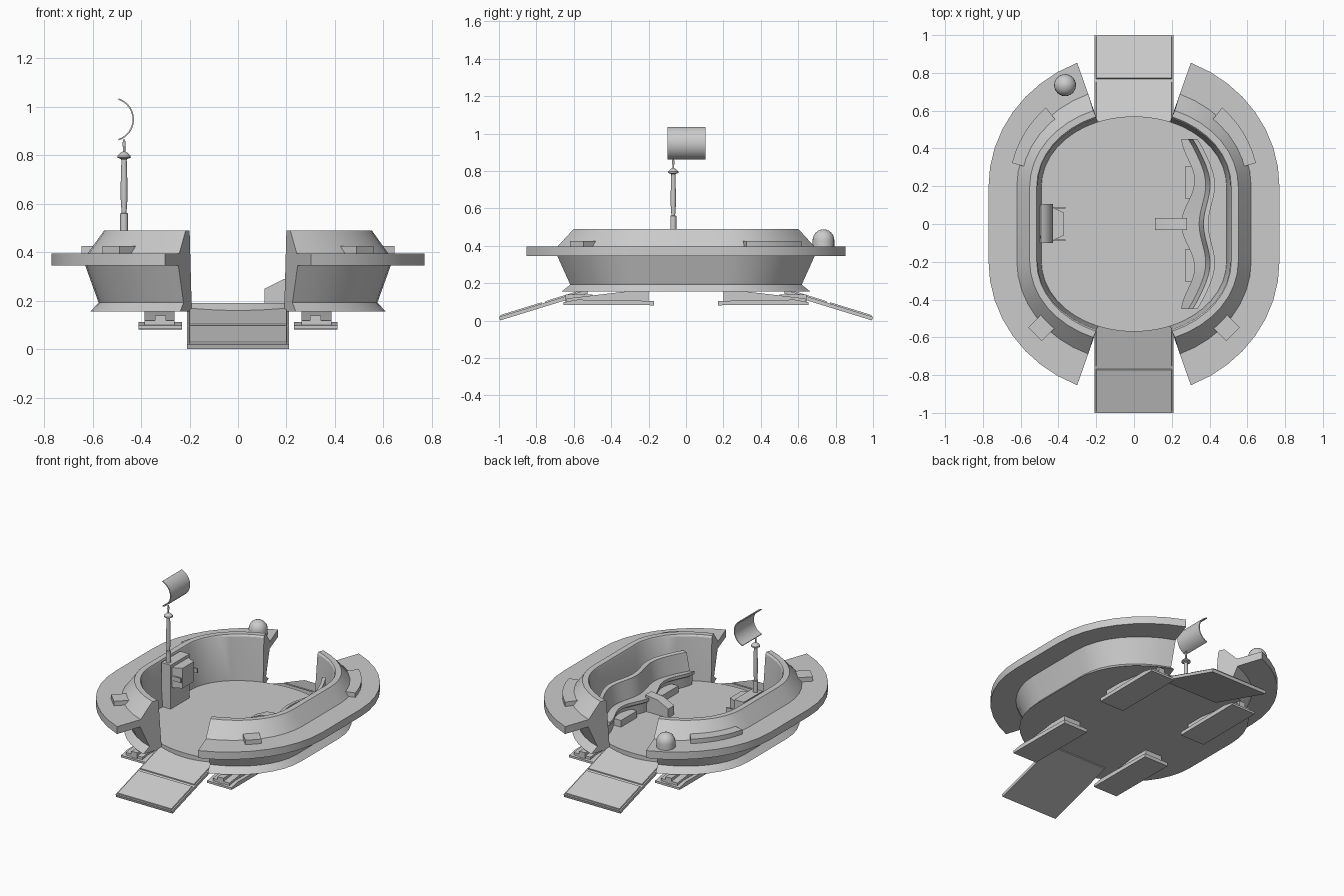
import bpy, bmesh, math
from mathutils import Matrix, Vector

if "Cube" in bpy.data.objects:
    bpy.data.objects.remove(bpy.data.objects["Cube"])

STRAIGHT = 0.2  # half length of the straight hull side


def finish(name, bm, smooth=True):
    bmesh.ops.recalc_face_normals(bm, faces=bm.faces[:])
    me = bpy.data.meshes.new(name)
    bm.to_mesh(me)
    bm.free()
    ob = bpy.data.objects.new(name, me)
    bpy.context.collection.objects.link(ob)
    if smooth:
        bpy.ops.object.select_all(action='DESELECT')
        ob.select_set(True)
        bpy.context.view_layer.objects.active = ob
        bpy.ops.object.shade_smooth_by_angle(angle=math.radians(25))
    return ob


def loft(name, sections, closed=True, smooth=True):
    """Join equal-length rings of points and cap both ends."""
    bm = bmesh.new()
    rings = [[bm.verts.new(p) for p in s] for s in sections]
    n = len(rings[0])
    for r, q in zip(rings, rings[1:]):
        for i in range(n):
            j = (i + 1) % n
            bm.faces.new((r[i], r[j], q[j], q[i]))
    bm.faces.new(rings[0])
    bm.faces.new(rings[-1][::-1])
    return finish(name, bm, smooth)


def oval(a, b, t, s):
    return (a * math.cos(t), s + b * math.sin(t))


def sweep(name, profile, stations, sx):
    """Sweep an (a, b, z) profile around the hull oval."""
    secs = []
    for t, s in stations:
        secs.append([(sx * oval(a, b, t, s)[0], oval(a, b, t, s)[1], z) for a, b, z in profile])
    return loft(name, secs)


def prism(name, pts, axis, lo, hi):
    """Extrude a 2D outline along y or z."""
    f = (lambda p, d: (p[0], d, p[1])) if axis == 'y' else (lambda p, d: (p[0], p[1], d))
    if axis == 'x':
        f = lambda p, d: (d, p[0], p[1])
    return loft(name, [[f(p, d) for p in pts] for d in (lo, hi)])


def box(name, x0, x1, y0, y1, z0, z1):
    return prism(name, [(x0, y0), (x1, y0), (x1, y1), (x0, y1)], 'z', z0, z1)


def lathe(name, profile, cx, cy, n=16):
    secs = [[(cx + r * math.cos(2 * math.pi * i / n), cy + r * math.sin(2 * math.pi * i / n), z)
             for i in range(n)] for r, z in profile]
    return loft(name, secs)


# hull walls with rim, left and right
END = math.radians(67)
N = 8
arc = [END * i / N for i in range(N + 1)]
path = [(-t, -STRAIGHT) for t in reversed(arc)] + [(t, STRAIGHT) for t in arc]
wall = [(.49, .37, .155), (.61, .505, .155), (.575, .455, .192), (.63, .53, .345),
        (.77, .71, .345), (.77, .71, .395), (.62, .53, .395), (.552, .435, .49),
        (.515, .40, .49), (.51, .39, .478), (.49, .37, .19)]
for sx, side in ((-1, "left"), (1, "right")):
    sweep(side + "_hull_wall", wall, path, sx)

    # raised housings on the rim
    rear = [(math.radians(12 + 33 * i / 6), STRAIGHT) for i in range(7)]
    sweep(side + "_rear_rim_housing",
          [(.59, .50, .39), (.66, .59, .39), (.66, .59, .425), (.59, .50, .425)], rear, sx)
    block = box(side + "_front_rim_block", -.05, .05, -.055, .045, .39, .425)
    block.location = (sx * .485, -.545, 0)
    block.rotation_euler.z = sx * math.radians(45)

# floor
M = 64
floor_pts = []
for i in range(M):
    t = 2 * math.pi * (i + .5) / M
    floor_pts.append(oval(.493, .37, t, math.copysign(STRAIGHT, math.sin(t))))
prism("floor", floor_pts, 'z', .155, .19)

# boarding ramps with two recessed panels
L = math.hypot(.47, .145)
for sy, end in ((-1, "front"), (1, "rear")):
    bm = bmesh.new()
    xs, ys = (-.21, .21), (0, L * .49, L)
    for k in range(2):
        top = [bm.verts.new((x, y, 0)) for x, y in
               ((xs[0], ys[k]), (xs[1], ys[k]), (xs[1], ys[k + 1]), (xs[0], ys[k + 1]))]
        bm.faces.new(top)
    bmesh.ops.remove_doubles(bm, verts=bm.verts[:], dist=1e-5)
    bm.normal_update()
    panels = bm.faces[:]
    ext = bmesh.ops.extrude_face_region(bm, geom=panels, use_keep_orig=True)
    for v in ext['geom']:
        if isinstance(v, bmesh.types.BMVert):
            v.co.z -= .02
    bmesh.ops.inset_individual(bm, faces=panels, thickness=.012, depth=0)
    bmesh.ops.inset_individual(bm, faces=panels, thickness=.003, depth=-.007)
    bm.transform(Matrix.Translation((0, .53, .165)) @
                 Matrix.Rotation(-math.atan2(.145, .47), 4, 'X'))
    bm.transform(Matrix.Diagonal((1, sy, 1, 1)))
    finish(end + "_ramp", bm, False)

# landing feet: flat pad plus wedge strut
for sx in (-1, 1):
    for sy in (-1, 1):
        tag = ("left_" if sx < 0 else "right_") + ("front_" if sy < 0 else "rear_")
        pad = [(.17, .082), (.17, .105), (.58, .112), (.655, .098), (.655, .084)]
        prism(tag + "foot_pad", [(sy * y, z) for y, z in pad], 'x', sx * .23, sx * .41)
        strut = [(.2, .10), (.2, .158), (.3, .158), (.64, .118), (.64, .09)]
        prism(tag + "foot_strut", [(sy * y, z) for y, z in strut], 'x', sx * .262, sx * .385)
        box(tag + "foot_hinge", sx * .32 - .022, sx * .32 + .022, sy * .5, sy * .645, .10, .14)

# wavy couch: seat and backrest in one section
secs = []
for i in range(49):
    y = -.45 + .9 * i / 48
    f = .25 + .07 * math.sin(math.pi * y / .46) ** 2
    b = .38 + .035 * math.sin(math.pi * y / .42) ** 2 - .06 * (abs(y) / .45) ** 6
    b = max(b, f + .065)
    secs.append([(f + .02, y, .185), (f + .015, y, .255), (f, y, .265), (f, y, .285),
                 (b - .035, y, .275), (b - .012, y, .395), (b + .014, y, .40), (b + .014, y, .185)])
loft("couch", secs)
for sy, tag in ((-1, "front"), (1, "rear")):
    box(tag + "_couch_step", .27, .34, sy * .22 - .085, sy * .22 + .085, .185, .235)

# armrest console in the middle of the couch
prism("couch_console", [(.11, .185), (.11, .25), (.19, .29), (.28, .30), (.28, .185)], 'y', -.032, .032)

# control station against the left wall
box("control_column", -.5, -.43, -.1, .1, .185, .485)
prism("control_panel", [(-.435, -.09), (-.37, -.06), (-.37, .06), (-.435, .09)], 'z', .33, .465)
for y in (-.086, .086):
    box("control_handle", -.44, -.362, y - .005, y + .005, .38, .41)

# mast
lathe("mast", [(.016, .19), (.016, .56), (.010, .562), (.014, .62), (.014, .68), (.011, .78),
               (.014, .785), (.028, .79), (.027, .798), (.012, .812), (.005, .815), (.005, .835),
               (.007, .845), (.004, .865)], -.47, -.068)

# curved sail-like dish
outer, inner = [], []
for i in range(17):
    t = math.radians(-72 + 144 * i / 16)
    for lst, r in ((outer, .091), (inner, .085)):
        lst.append((-.52 + r * math.cos(t), .948 + r * math.sin(t)))
prism("dish", outer + inner[::-1], 'y', -.1, .105)

# domed lamp on the rear rim
dome = [(.058, .39), (.058, .43)]
dome += [(.058 * math.cos(math.radians(a)), .43 + .058 * math.sin(math.radians(a))) for a in (15, 30, 45, 60, 75, 88)]
lathe("rim_dome", dome, -.365, .735, 24)
